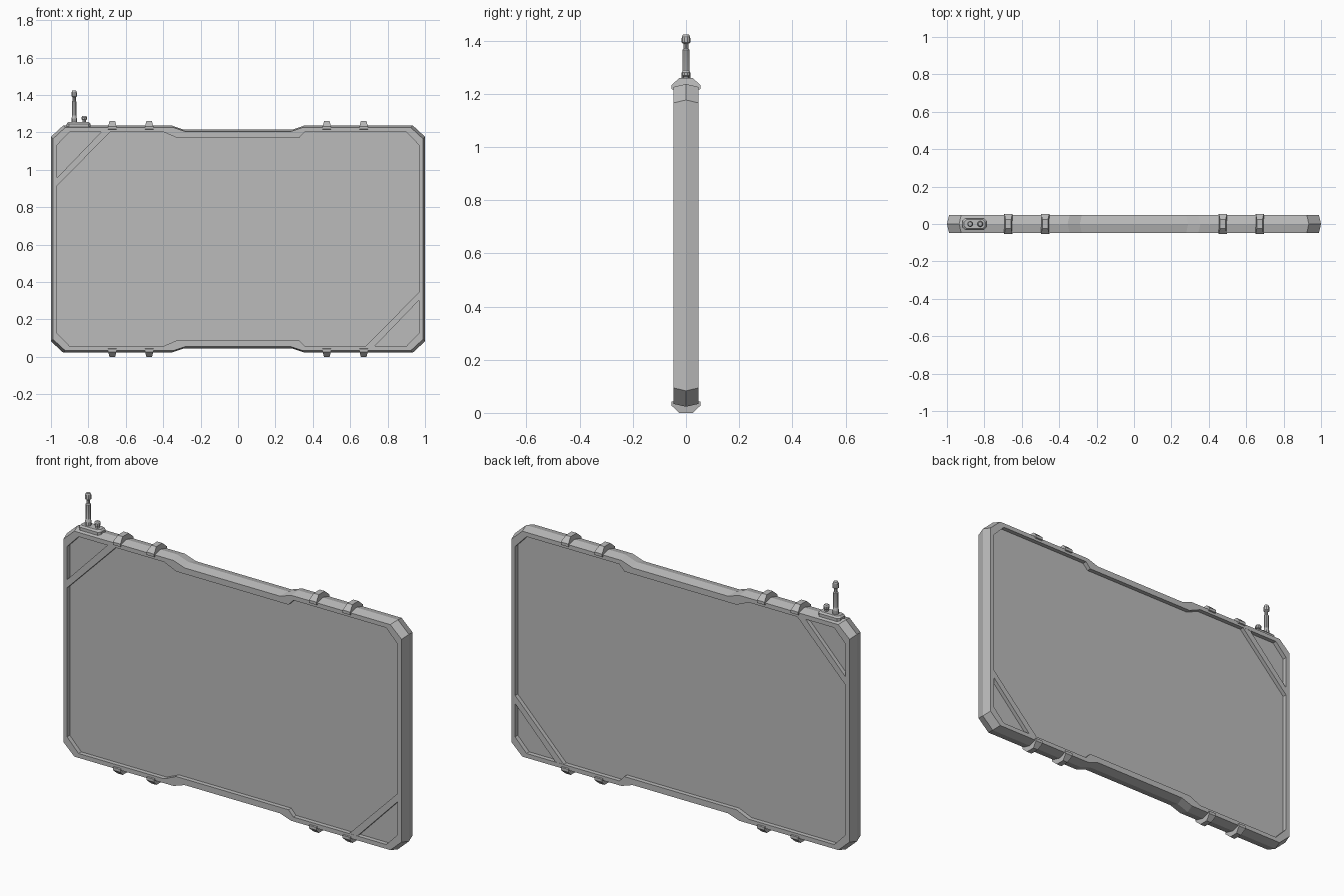
import bpy, bmesh, math

cube = bpy.data.objects.get("Cube")
if cube:
    bpy.data.objects.remove(cube)

MID = 0.63      # mid height of the slab
HALF = 0.047    # half thickness of the frame
PANEL = 0.024   # half thickness at the recessed panels

grey = bpy.data.materials.new("light_grey")
grey.use_nodes = True
grey.diffuse_color = (0.5, 0.5, 0.5, 1)
grey.node_tree.nodes["Principled BSDF"].inputs["Base Color"].default_value = (0.5, 0.5, 0.5, 1)


def loft(name, rings):
    """Skin a list of equal-length point rings and cap both ends."""
    bm = bmesh.new()
    loops = [[bm.verts.new(p) for p in ring] for ring in rings]
    n = len(loops[0])
    for a, b in zip(loops, loops[1:]):
        for i in range(n):
            j = (i + 1) % n
            bm.faces.new((a[i], a[j], b[j], b[i]))
    bm.faces.new(loops[0][::-1])
    bm.faces.new(loops[-1])
    bmesh.ops.recalc_face_normals(bm, faces=bm.faces)
    mesh = bpy.data.meshes.new(name)
    bm.to_mesh(mesh)
    bm.free()
    mesh.materials.append(grey)
    obj = bpy.data.objects.new(name, mesh)
    bpy.context.collection.objects.link(obj)
    return obj


def outline(top):
    """Top edge from left to right, mirrored below to close the loop."""
    return top + [(x, -z) for x, z in reversed(top)]


def ring(points, y, inset=0):
    return [(x - math.copysign(inset, x), y, MID + z - math.copysign(inset, z))
            for x, z in points]


# Slab: ridged edge, flat frame and a recessed panel on each side
outer = outline([(-1, .547), (-.935, .607), (-.355, .607), (-.29, .585),
                 (.29, .585), (.355, .607), (.935, .607), (1, .547)])
inner = outline([(-.967, .503), (-.9, .573), (-.4, .573), (-.328, .542),
                 (.328, .542), (.357, .573), (.9, .573), (.967, .503)])
loft("slab_frame", [ring(inner, -PANEL), ring(inner, -HALF), ring(outer, -HALF, .011),
                    ring(outer, 0), ring(outer, HALF, .011),
                    ring(inner, HALF), ring(inner, PANEL)])

# Diagonal ribs across two opposite corners
rib = [(-.968, .284), (-.968, .327), (-.73, .574), (-.682, .574)]
for name, s in (("upper_right_rib", 1), ("lower_left_rib", -1)):
    points = [(s * x, s * z) for x, z in rib]
    loft(name, [ring(points, -HALF + .001), ring(points, HALF - .001)])

# Clips straddling the top and bottom edges: (y, z, half width)
clip = [(-.04, .584, .022), (-.054, .588, .022), (-.054, .603, .022), (-.025, .63, .015),
        (.025, .63, .015), (.054, .603, .022), (.054, .588, .022), (.04, .584, .022)]
for edge, s in (("top", 1), ("bottom", -1)):
    for i, cx in enumerate((-.672, -.475, .475, .672)):
        loft(f"{edge}_clip_{i + 1}",
             [[(cx + side * w, y, MID + s * z) for y, z, w in clip] for side in (-1, 1)])


# Antenna mount: chamfered plate
def plate_ring(hx, hy, z, c=.012):
    corners = [(hx - c, hy), (hx, hy - c), (hx, c - hy), (hx - c, -hy),
               (c - hx, -hy), (-hx, c - hy), (-hx, hy - c), (c - hx, hy)]
    return [(-.852 + x, y, z) for x, y in corners]


loft("antenna_mount", [plate_ring(.064, .03, 1.225), plate_ring(.064, .03, 1.246),
                       plate_ring(.056, .023, 1.255)])


# Antenna and knob: turned profiles of (radius, height)
def turned(name, cx, profile, sides=10):
    steps = [2 * math.pi * (i + .5) / sides for i in range(sides)]
    obj = loft(name, [[(cx + r * math.cos(a), r * math.sin(a), z) for a in steps]
                      for r, z in profile])
    bpy.ops.object.select_all(action='DESELECT')
    bpy.context.view_layer.objects.active = obj
    obj.select_set(True)
    bpy.ops.object.shade_smooth_by_angle(angle=math.radians(30))


turned("antenna", -.876, [(.016, 1.25), (.016, 1.275), (.013, 1.28), (.013, 1.365), (.009, 1.37),
                          (.009, 1.388), (.016, 1.393), (.016, 1.41), (.011, 1.424)])
turned("antenna_knob", -.822, [(.011, 1.25), (.011, 1.266), (.016, 1.27),
                               (.016, 1.281), (.011, 1.288)])
